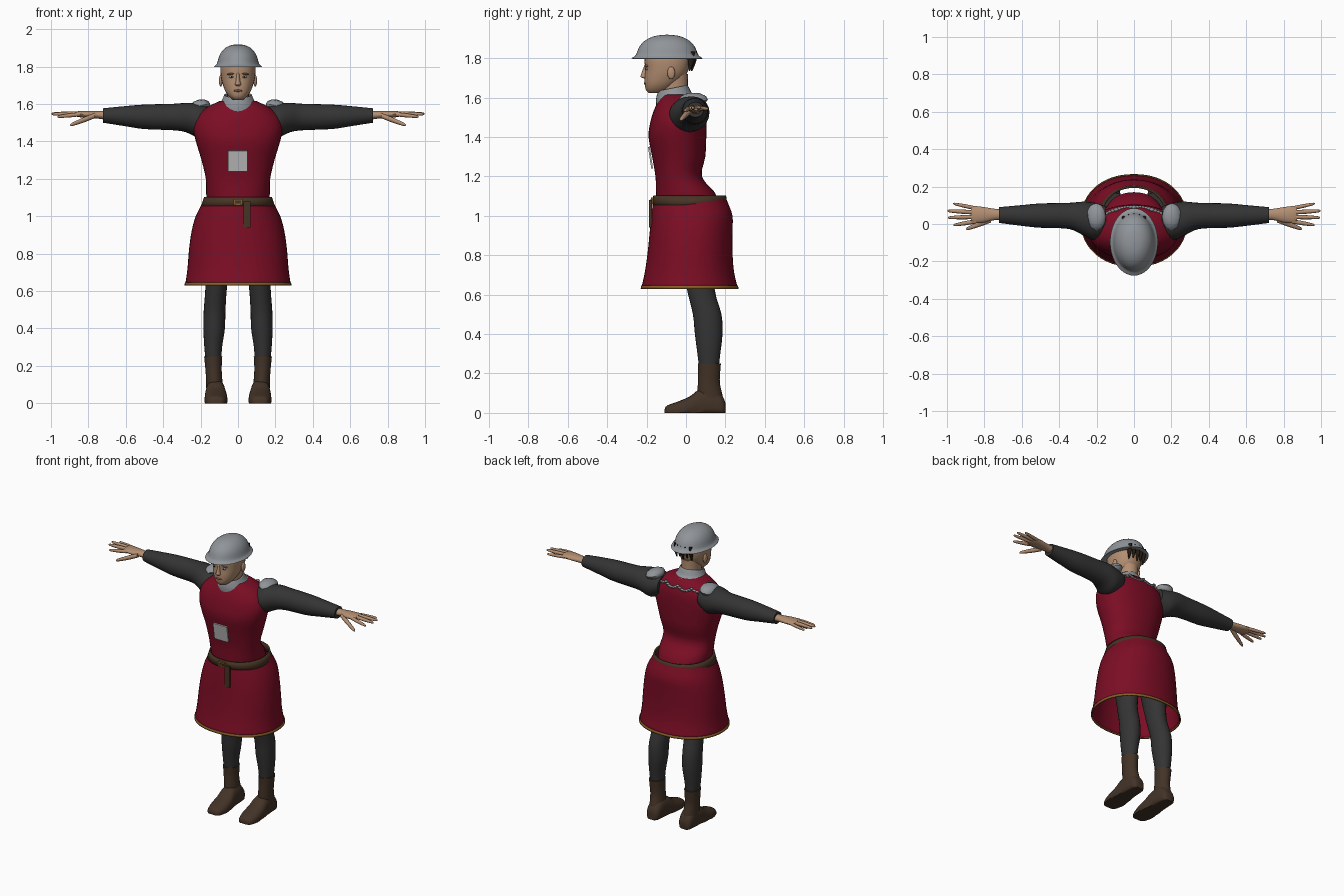
import bpy, bmesh, math
from mathutils import Vector, Matrix


def material(name, rgb):
    m = bpy.data.materials.new(name)
    m.diffuse_color = (*rgb, 1)
    return m


RED = material("crimson cloth", (0.20, 0.004, 0.018))
CHARCOAL = material("charcoal cloth", (0.034, 0.034, 0.034))
STEEL = material("steel", (0.28, 0.30, 0.32))
SKIN = material("skin", (0.45, 0.27, 0.165))
LEATHER = material("boot leather", (0.056, 0.033, 0.020))
BELT = material("belt leather", (0.062, 0.034, 0.018))
GOLD = material("dull gold", (0.24, 0.11, 0.02))
PALE = material("pale cloth", (0.50, 0.50, 0.50))
HAIR = material("dark hair", (0.02, 0.011, 0.006))
LIP = material("lip", (0.28, 0.13, 0.085))


def finish(bm, name, mat, angle=50):
    bmesh.ops.recalc_face_normals(bm, faces=bm.faces)
    me = bpy.data.meshes.new(name)
    bm.to_mesh(me)
    bm.free()
    me.materials.append(mat)
    ob = bpy.data.objects.new(name, me)
    bpy.context.collection.objects.link(ob)
    bpy.ops.object.select_all(action='DESELECT')
    ob.select_set(True)
    bpy.context.view_layer.objects.active = ob
    bpy.ops.object.shade_smooth_by_angle(angle=math.radians(angle))
    return ob


def spline(rows, sub):
    """Smoothly interpolate a list of equal-length tuples."""
    out = []
    for i in range(len(rows) - 1):
        q = [rows[max(i - 1, 0)], rows[i], rows[i + 1], rows[min(i + 2, len(rows) - 1)]]
        for k in range(sub):
            t = k / sub
            out.append([0.5 * (2 * b + (c - a) * t + (2 * a - 5 * b + 4 * c - d) * t * t
                               + (3 * b - a - 3 * c + d) * t ** 3) for a, b, c, d in zip(*q)])
    return out + [list(rows[-1])]


def loft(name, rows, mat, axis='z', n=24, e=2.0, sub=3, caps=True, shape=None, thick=0):
    """Skin rounded sections (t, a0, a1, b0, b1) stacked along an axis."""
    bm = bmesh.new()
    rings = []
    for t, a0, a1, b0, b1 in spline(rows, sub):
        ring = []
        for k in range(n):
            w = 2 * math.pi * k / n
            c, s = math.cos(w), math.sin(w)
            a = (a0 + a1) / 2 + (a1 - a0) / 2 * math.copysign(abs(c) ** (2 / e), c)
            b = (b0 + b1) / 2 + (b1 - b0) / 2 * math.copysign(abs(s) ** (2 / e), s)
            p = Vector({'z': (a, b, t), 'x': (t, a, b), 'y': (a, t, b)}[axis])
            ring.append(bm.verts.new(shape(p) if shape else p))
        rings.append(ring)
    for r, q in zip(rings, rings[1:]):
        for k in range(n):
            bm.faces.new((r[k], r[(k + 1) % n], q[(k + 1) % n], q[k]))
    if caps:
        bm.faces.new(rings[0])
        bm.faces.new(rings[-1])
    ob = finish(bm, name, mat)
    if thick:
        mod = ob.modifiers.new("thickness", 'SOLIDIFY')
        mod.thickness = thick
    return ob


def body(name, rows, mat, **kw):
    """Loft symmetric about x from (z, half width, y front, y back)."""
    return loft(name, [(z, -w, w, f, b) for z, w, f, b in rows], mat, **kw)


def side_loft(name, rows, mat, axis, s, **kw):
    """Loft of the +x part, mirrored when s is -1."""
    return loft(name, rows, mat, axis, shape=lambda p: Vector((p.x * s, p.y, max(p.z, 0))), **kw)


def ball(name, loc, size, mat, tilt=0, seg=16):
    bm = bmesh.new()
    m = Matrix.Translation(loc) @ Matrix.Rotation(tilt, 4, 'Y') @ Matrix.Diagonal((*size, 1))
    bmesh.ops.create_uvsphere(bm, u_segments=seg, v_segments=seg // 2, radius=1, matrix=m)
    return finish(bm, name, mat)


def box(name, loc, size, mat, tilt=0):
    bm = bmesh.new()
    m = Matrix.Translation(loc) @ Matrix.Rotation(tilt, 4, 'X') @ Matrix.Diagonal((*size, 1))
    bmesh.ops.create_cube(bm, size=1, matrix=m)
    return finish(bm, name, mat, 30)


# Tunic top
body("tunic_body", [(1.06, .165, -.150, .170), (1.12, .170, -.152, .145), (1.20, .172, -.155, .080),
                    (1.30, .195, -.172, .098), (1.40, .225, -.190, .103), (1.47, .238, -.182, .104),
                    (1.53, .222, -.165, .100), (1.58, .170, -.142, .082), (1.615, .10, -.125, .045)],
     RED, n=40, e=2.2)

# Skirt with gold hem, open above and below
body("tunic_skirt", [(.635, .282, -.226, .262), (.72, .270, -.208, .243), (.82, .262, -.194, .236),
                     (.92, .248, -.184, .236), (1.00, .226, -.176, .236), (1.06, .196, -.168, .215),
                     (1.10, .178, -.163, .198)], RED, n=48, e=2.15, caps=False, thick=.006)
body("skirt_hem", [(.630, .286, -.230, .267), (.646, .284, -.228, .264)],
     GOLD, n=48, e=2.15, sub=1, caps=False, thick=.008)

# Belt, buckle and hanging strap
body("belt", [(1.055, .198, -.171, .208), (1.08, .189, -.168, .206), (1.102, .182, -.166, .204)],
     BELT, n=48, e=2.15, sub=1, caps=False, thick=.01)
box("belt_buckle", (0, -.172, 1.076), (.050, .012, .034), GOLD)
box("buckle_opening", (0, -.178, 1.076), (.030, .006, .018), BELT)
box("belt_strap", (.048, -.180, 1.01), (.036, .014, .14), BELT)

# Pale chest patch
box("chest_patch", (-.002, -.180, 1.295), (.104, .009, .112), PALE, tilt=.15)

# Mail collar, higher at the back
tilt = lambda p: p + Vector((0, 0, .20 * (p.y + .06) - (.03 if p.y < -.13 and p.z < 1.6 else 0)))
body("mail_collar", [(1.588, .118, -.148, .052), (1.605, .096, -.152, .030), (1.63, .082, -.148, .018),
                     (1.650, .074, -.140, .008)], STEEL, n=32, caps=False, shape=tilt, thick=.008)

# Scalloped mail edge across the upper back
for i in range(19):
    x = -.144 + .016 * i
    z = 1.578 - .020 * abs(math.sin(math.pi * x / .096))
    y = -.028 + .118 * (1 - abs(x / .190) ** 2.2) ** (1 / 2.2)
    ball("mail_edge", (x, y, z), (.013, .010, .008), STEEL, seg=8)

# Head
body("neck", [(1.56, .066, -.125, .020), (1.64, .058, -.128, .010), (1.72, .062, -.13, .010)], SKIN)
body("head", [(1.622, .026, -.188, -.12), (1.638, .046, -.203, -.085), (1.665, .066, -.209, -.05),
              (1.70, .080, -.210, -.012), (1.74, .090, -.207, .012), (1.80, .094, -.210, .020),
              (1.85, .078, -.190, .0), (1.88, .045, -.15, -.04)], SKIN, n=32, e=2.2)
body("nose", [(1.697, .010, -.214, -.19), (1.705, .017, -.230, -.19), (1.72, .012, -.227, -.19),
              (1.765, .007, -.211, -.19)], SKIN, n=12)
ball("mouth", (0, -.207, 1.671), (.024, .007, .006), LIP)
for s in (1, -1):
    ball("ear", (.092 * s, -.075, 1.725), (.010, .020, .032), SKIN)
    ball("eye", (.034 * s, -.199, 1.745), (.014, .007, .006), PALE)
    ball("pupil", (.034 * s, -.204, 1.745), (.005, .004, .005), HAIR)
    ball("brow", (.036 * s, -.200, 1.762), (.024, .009, .005), LIP, tilt=.15 * s)

# Brimmed helmet
body("helmet", [(z, .125 * r, -.096 - .176 * r, -.096 + .176 * r) for r, z in
                ((.70, 1.806), (1, 1.797), (1, 1.803), (.92, 1.812), (.87, 1.828), (.80, 1.858),
                 (.64, 1.889), (.40, 1.910), (.18, 1.917), (.02, 1.919))], STEEL, n=40, sub=2)

# Hair tufts below and through the back of the helmet
for i in range(5):
    x = -.056 + .028 * i
    y = .040 - 3.5 * x * x
    z = 1.735 + .012 * (i % 2)
    loft("hair_tuft", [(z, x - .002, x + .002, y - .014, y - .008), (z + .05, x - .010, x + .010, y - .02, y + .012),
                       (1.835, x - .009, x + .009, y - .02, y + .016)], HAIR, n=8)

for s in (1, -1):
    # Sleeve and mail shoulder cap
    side_loft("sleeve", [(.15, -.060, .095, 1.465, 1.585), (.215, -.085, .115, 1.425, 1.603),
                         (.28, -.056, .119, 1.450, 1.606), (.35, -.026, .113, 1.460, 1.601),
                         (.50, -.020, .110, 1.466, 1.597), (.60, -.010, .101, 1.481, 1.589),
                         (.722, .006, .090, 1.500, 1.577)], CHARCOAL, 'x', s)
    ball("shoulder_mail", (.203 * s, .038, 1.591), (.055, .073, .033), STEEL, tilt=.2 * s, seg=12)

    # Hand with four fingers and a thumb
    side_loft("palm", [(.70, .022, .078, 1.515, 1.563), (.75, .020, .082, 1.522, 1.562),
                       (.80, .008, .090, 1.525, 1.563), (.85, .004, .096, 1.530, 1.562),
                       (.872, .012, .092, 1.535, 1.558)], SKIN, 'x', s, n=16)
    digits = [(.845, .014, 1.545, .965, -.006, 1.532, .011), (.85, .038, 1.549, .995, .034, 1.546, .011),
              (.85, .062, 1.549, .998, .070, 1.549, .011), (.845, .084, 1.545, .967, .109, 1.543, .010),
              (.765, .022, 1.538, .897, -.027, 1.487, .014)]
    for x0, y0, z0, x1, y1, z1, r in digits:
        rows = []
        for f, k in ((0, 1), (.4, 1.05), (.75, .85), (.95, .6), (1, .2)):
            y, z = y0 + (y1 - y0) * f, z0 + (z1 - z0) * f
            rows.append((x0 + (x1 - x0) * f, y - r * k, y + r * k, z - r * k, z + r * k))
        side_loft("finger", rows, SKIN, 'x', s, n=10, sub=2)

    # Leg
    side_loft("leg", [(.95, .015, .185, -.06, .165), (.80, .035, .180, -.03, .15), (.63, .058, .174, .004, .145),
                      (.50, .067, .183, .035, .180), (.40, .070, .185, .045, .185), (.30, .085, .180, .058, .174),
                      (.20, .092, .170, .070, .163)], CHARCOAL, 'z', s)

    # Boot shaft and foot
    side_loft("boot_shaft", [(.03, .072, .168, .075, .195), (.09, .080, .170, .060, .185),
                             (.15, .086, .172, .060, .172), (.20, .087, .176, .062, .173),
                             (.25, .084, .181, .060, .177)], LEATHER, 'z', s)
    side_loft("boot_foot", [(-.108, .090, .140, -.01, .020), (-.095, .072, .162, -.02, .038),
                            (-.04, .057, .178, -.03, .058), (.02, .058, .178, -.03, .084),
                            (.07, .066, .174, -.03, .120), (.14, .070, .170, -.03, .125),
                            (.185, .078, .164, -.02, .085), (.200, .095, .148, -.01, .050)],
              LEATHER, 'y', s, e=2.4)
